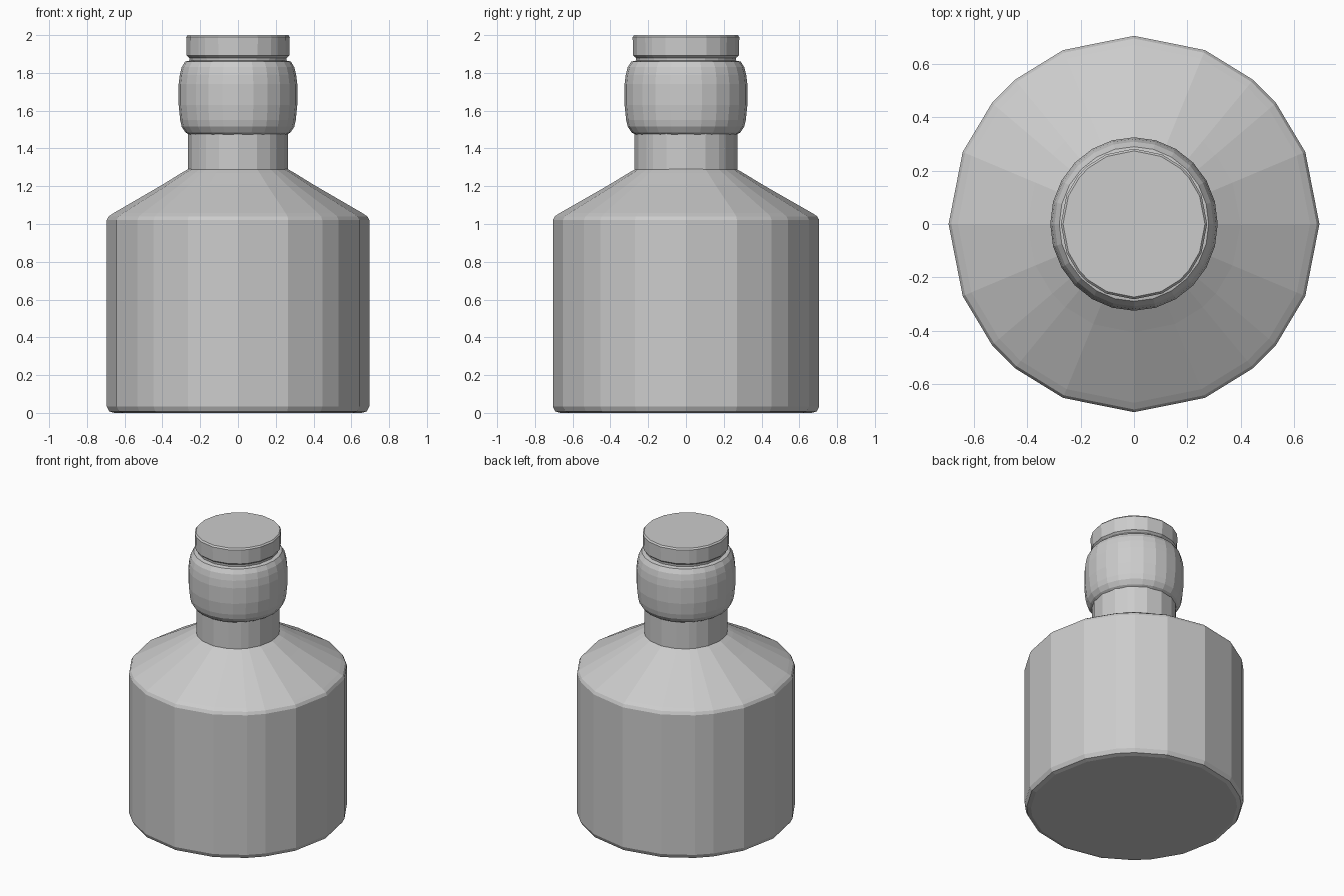
import bpy, bmesh
from math import radians, cos, sin

if "Cube" in bpy.data.objects:
    bpy.data.objects.remove(bpy.data.objects["Cube"])


def lathe(name, profile, angles, sy=1.02):
    """Revolve a (radius, height) profile through the given angles and cap both ends."""
    bm = bmesh.new()
    rings = [[bm.verts.new((r * cos(a), r * sin(a) * sy, z)) for a in angles]
             for r, z in profile]
    n = len(angles)
    for low, high in zip(rings, rings[1:]):
        for i in range(n):
            j = (i + 1) % n
            bm.faces.new((low[i], low[j], high[j], high[i]))
    bm.faces.new(rings[0][::-1])
    bm.faces.new(rings[-1])
    mesh = bpy.data.meshes.new(name)
    bm.to_mesh(mesh)
    bm.free()
    obj = bpy.data.objects.new(name, mesh)
    bpy.context.collection.objects.link(obj)
    return obj


# Faceted body outline: each quarter has a small chamfer across its diagonal
body_angles = [radians(q * 90 + a) for q in range(4) for a in (0, 22.5, 40, 50, 67.5)]
round_angles = [radians(i * 15) for i in range(24)]

# Body with softened base and sloping shoulder
lathe("bottle_body", [(0.655, 0), (0.682, 0.008), (0.695, 0.035), (0.695, 1.02),
                      (0.685, 1.04), (0.66, 1.057), (0.40, 1.208), (0.30, 1.27),
                      (0.265, 1.29)], body_angles, 1.015)

# Straight neck
lathe("neck", [(0.265, 1.27), (0.265, 1.50)], body_angles, 1.03)

# Rounded collar
lathe("neck_collar", [(0.262, 1.475), (0.278, 1.485), (0.298, 1.515), (0.306, 1.55),
                      (0.314, 1.63), (0.314, 1.74), (0.308, 1.79), (0.298, 1.83),
                      (0.28, 1.86), (0.255, 1.865)], round_angles, 1.035)

# Stopper with a narrow groove below it
lathe("stopper", [(0.255, 1.85), (0.258, 1.88), (0.272, 1.892), (0.274, 1.99),
                  (0.266, 2.0)], body_angles, 1.03)
